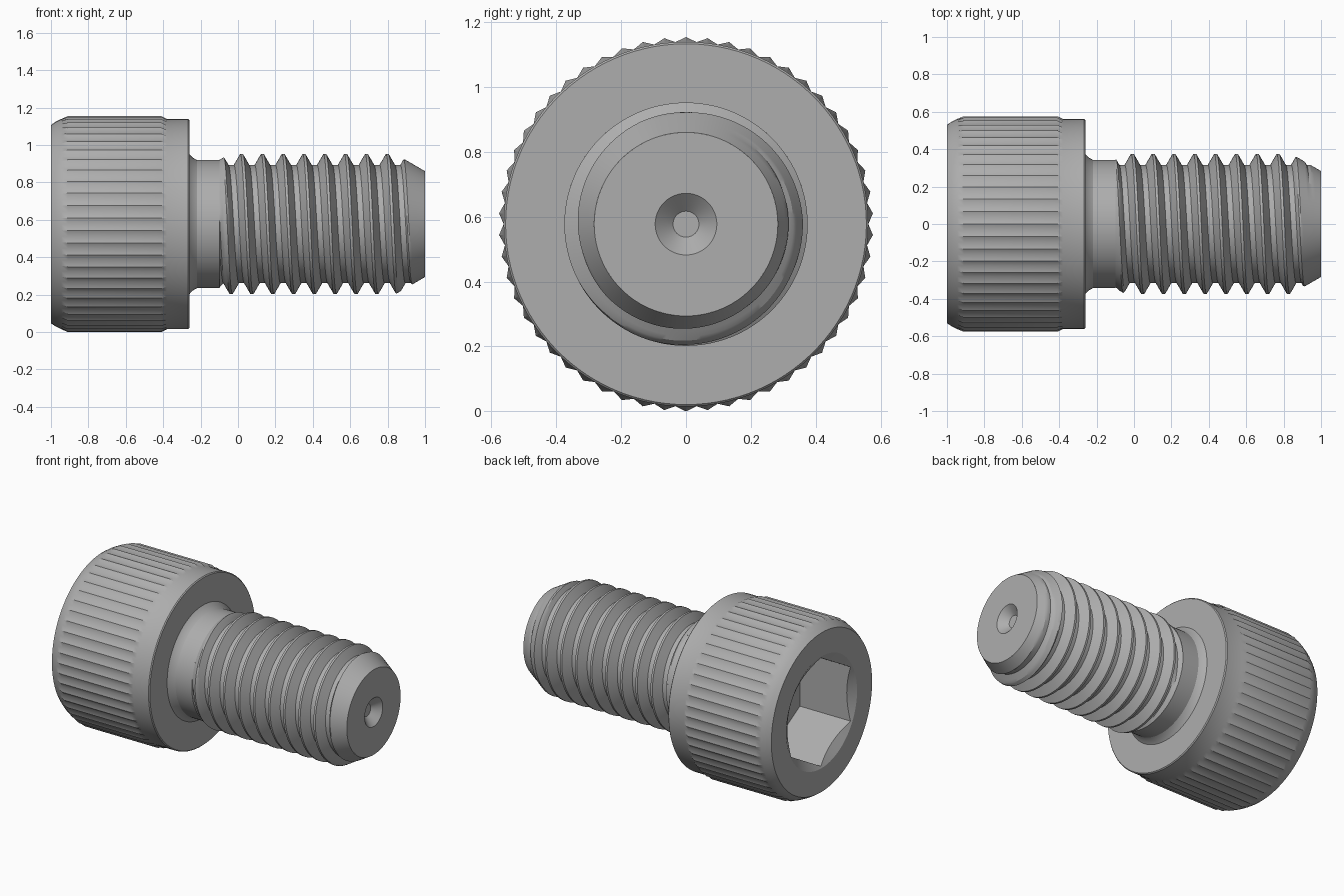
import bpy, bmesh
from math import cos, sin, pi, tan, radians

if "Cube" in bpy.data.objects:
    bpy.data.objects.remove(bpy.data.objects["Cube"], do_unlink=True)

AXIS_Z = 0.577      # height of the screw axis, which runs along x
STEEL = (0.42, 0.42, 0.42, 1)

steel = bpy.data.materials.new("grey steel")
steel.use_nodes = True
steel.diffuse_color = STEEL
steel.node_tree.nodes["Principled BSDF"].inputs["Base Color"].default_value = STEEL


def turned(name, columns, profile):
    """Sweep profile(column, angle) -> [(x, radius)] around the axis."""
    bm = bmesh.new()
    grid = []
    for i in range(columns + 1):
        a = 2 * pi * i / columns
        grid.append([bm.verts.new((x, r * cos(a), AXIS_Z + r * sin(a)))
                     for x, r in profile(i, a)])
    for left, right in zip(grid, grid[1:]):
        for j in range(len(left) - 1):
            bm.faces.new((left[j], right[j], right[j + 1], left[j + 1]))
    bmesh.ops.remove_doubles(bm, verts=bm.verts, dist=1e-5)
    bmesh.ops.dissolve_degenerate(bm, edges=bm.edges, dist=1e-5)
    mesh = bpy.data.meshes.new(name)
    bm.to_mesh(mesh)
    bm.free()
    mesh.materials.append(steel)
    obj = bpy.data.objects.new(name, mesh)
    bpy.context.collection.objects.link(obj)
    bpy.ops.object.select_all(action='DESELECT')
    obj.select_set(True)
    bpy.context.view_layer.objects.active = obj
    bpy.ops.object.shade_smooth_by_angle(angle=radians(25))
    return obj


# Head: hex socket with countersunk rim, rounded edge, knurl and plain collar
TEETH = 54
APOTHEM, RIM = 0.3125, 0.372
PEAK, VALLEY = 0.577, 0.562


def head_profile(i, a):
    hexa = APOTHEM / cos((a - pi / 2) % (pi / 3) - pi / 6)
    knurl = PEAK if i % 2 else VALLEY
    socket = [(-0.62, 0), (-0.62, hexa), (-1 + (RIM - hexa) * tan(pi / 6), hexa),
              (-1, RIM)]
    edge = [(-1, 0.53), (-0.975, 0.547), (-0.945, VALLEY)]
    grip = [(-0.91, knurl), (-0.41, knurl), (-0.38, VALLEY)]
    collar = [(-0.266, VALLEY), (-0.26, 0.556), (-0.26, 0.36)]
    return socket + edge + grip + collar


turned("socket_head", 2 * TEETH, head_profile)

# Plain neck with a fillet under the head
NECK, START = 0.343, -0.1
turned("neck", 96, lambda i, a: [(-0.26, 0.375), (-0.243, 0.356), (-0.22, NECK),
                                 (START, NECK)])

# Right-handed thread, fading in from the neck and trimmed by the tip chamfer
PITCH, MAJOR, MINOR = 0.1113, 0.375, 0.316
CREST, FLANK = 0.007, 0.034
TIP = 0.283
STEPS = [-CREST, CREST] + [CREST + FLANK * k / 4 for k in range(1, 5)]
STEPS += [PITCH / 2] + [PITCH - s for s in reversed(STEPS[2:])]


def thread_profile(i, a):
    first = 0.019 + PITCH * (a / (2 * pi) - 0.25)
    points = []
    for turn in range(-3, 11):
        for s in STEPS:
            x = min(max(first + turn * PITCH + s, START), 1)
            u = (x - first + PITCH / 2) % PITCH - PITCH / 2
            t = min(max((abs(u) - CREST) / FLANK, 0), 1)
            r = MAJOR + (MINOR - MAJOR) * t
            d = x - START
            r = min(max(r, NECK - 1.7 * d), NECK + 0.6 * d)
            points.append((x, min(r, TIP + 0.58 * (1 - x))))
    return points


turned("thread", 144, thread_profile)

# Flat end with a centre dimple
turned("tip_face", 96, lambda i, a: [(1, TIP), (1, 0.095), (0.95, 0.04), (0.95, 0)])
